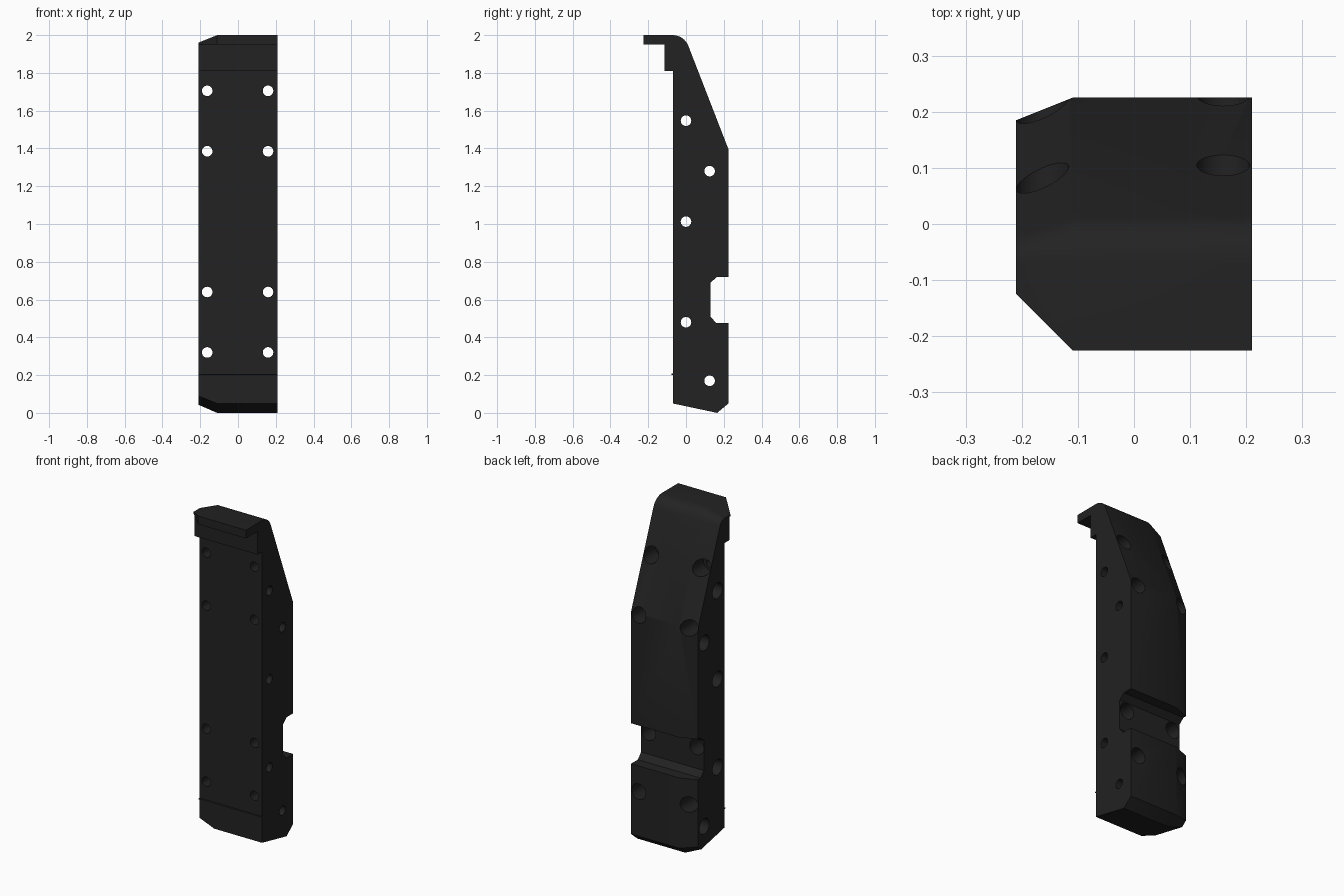
import bpy, bmesh, math
from mathutils import Vector

if "Cube" in bpy.data.objects:
    bpy.data.objects.remove(bpy.data.objects["Cube"])

mat = bpy.data.materials.new("matte_black")
mat.diffuse_color = (0.016, 0.016, 0.016, 1)
mat.use_nodes = True
mat.node_tree.nodes["Principled BSDF"].inputs["Base Color"].default_value = mat.diffuse_color


def skin(bm, loops):
    """Skin a stack of matching closed loops and cap both ends."""
    rings = [[bm.verts.new(p) for p in loop] for loop in loops]
    for a, b in zip(rings, rings[1:]):
        for i in range(len(a)):
            j = (i + 1) % len(a)
            bm.faces.new((a[i], a[j], b[j], b[i]))
    bm.faces.new(rings[0][::-1])
    bm.faces.new(rings[-1])


def finish(name, bm):
    bmesh.ops.recalc_face_normals(bm, faces=bm.faces)
    me = bpy.data.meshes.new(name)
    bm.to_mesh(me)
    bm.free()
    me.materials.append(mat)
    ob = bpy.data.objects.new(name, me)
    bpy.context.collection.objects.link(ob)
    return ob


def side_profile(inset, back, low):
    """Side outline (y, z): lip, rounded shoulder, sloped back, angled foot."""
    r, slope = 0.088 - inset, math.radians(68.8)
    arc = [(-0.07 + r * math.sin(slope * i / 8), 1.912 + r * math.cos(slope * i / 8))
           for i in range(9)]
    front = [(-0.07, 1.81), (-0.115, 1.81), (-0.115, 1.95), (-0.225, 1.95)]
    return [(-0.225, 2.0 - inset)] + arc + [back] + low + front


# Main body, its left end drawn in to bevel the top, back and foot
full = side_profile(0, (0.225, 1.395), [(0.225, 0.05), (0.165, 0.0), (-0.07, 0.05)])
drawn = side_profile(0.04, (0.185, 1.388), [(0.185, 0.069), (0.154, 0.043), (-0.07, 0.09)])
bm = bmesh.new()
skin(bm, [[(x, y, z) for y, z in p] for x, p in ((-0.21, drawn), (-0.11, full), (0.21, full))])
body = finish("body", bm)

# Cutter for the notch across the back
bm = bmesh.new()
notch = [(0.3, 0.72), (0.165, 0.72), (0.13, 0.69), (0.13, 0.51), (0.16, 0.475), (0.3, 0.475)]
skin(bm, [[(x, y, z) for y, z in notch] for x in (-0.3, 0.3)])
cutters = [finish("notch_cutter", bm)]

# Cutter for the clipped corner of the lip
bm = bmesh.new()
skin(bm, [[(x, y, z) for x, y in ((-0.11, -0.225), (-0.21, -0.125), (-0.31, -0.225), (-0.21, -0.325))]
          for z in (1.9, 2.1)])
cutters.append(finish("lip_corner_cutter", bm))


def bolt_hole(bm, origin, axis, start, floor, end):
    """Through hole that widens to a counterbore beyond the floor."""
    axis = Vector(axis)
    u = Vector((0, 0, 1))
    v = axis.cross(u)
    loops = []
    for t, r in ((start, 0.028), (floor, 0.028), (floor, 0.047), (end, 0.047)):
        loops.append([Vector(origin) + axis * t + r * (u * math.cos(a) + v * math.sin(a))
                      for a in (math.tau * i / 32 for i in range(32))])
    skin(bm, loops)


# Cutter for bolt holes: front to back pairs, then right to left
bm = bmesh.new()
for z in (0.32, 0.64, 1.385, 1.705):
    for x in (-0.163, 0.159):
        bolt_hole(bm, (x, 0, z), (0, 1, 0), -0.3, 0.0, 0.4)
for y, z in ((0, 0.48), (0, 1.013), (0, 1.547), (0.125, 0.17), (0.125, 1.28)):
    bolt_hole(bm, (0, y, z), (-1, 0, 0), -0.4, -0.1, 0.4)
cutters.append(finish("bolt_hole_cutter", bm))

# Carve the body
bpy.context.view_layer.objects.active = body
body.select_set(True)
for c in cutters:
    m = body.modifiers.new(c.name, 'BOOLEAN')
    m.operation, m.solver, m.object = 'DIFFERENCE', 'EXACT', c
    bpy.ops.object.modifier_apply(modifier=m.name)
    bpy.data.objects.remove(c)
bpy.ops.object.shade_smooth_by_angle(angle=math.radians(25))

# Fine ridge across the lower front
bm = bmesh.new()
skin(bm, [[(x, y, z) for y, z in ((-0.069, 0.2), (-0.069, 0.21), (-0.076, 0.208), (-0.076, 0.202))]
          for x in (-0.21, 0.21)])
finish("front_ridge", bm)
